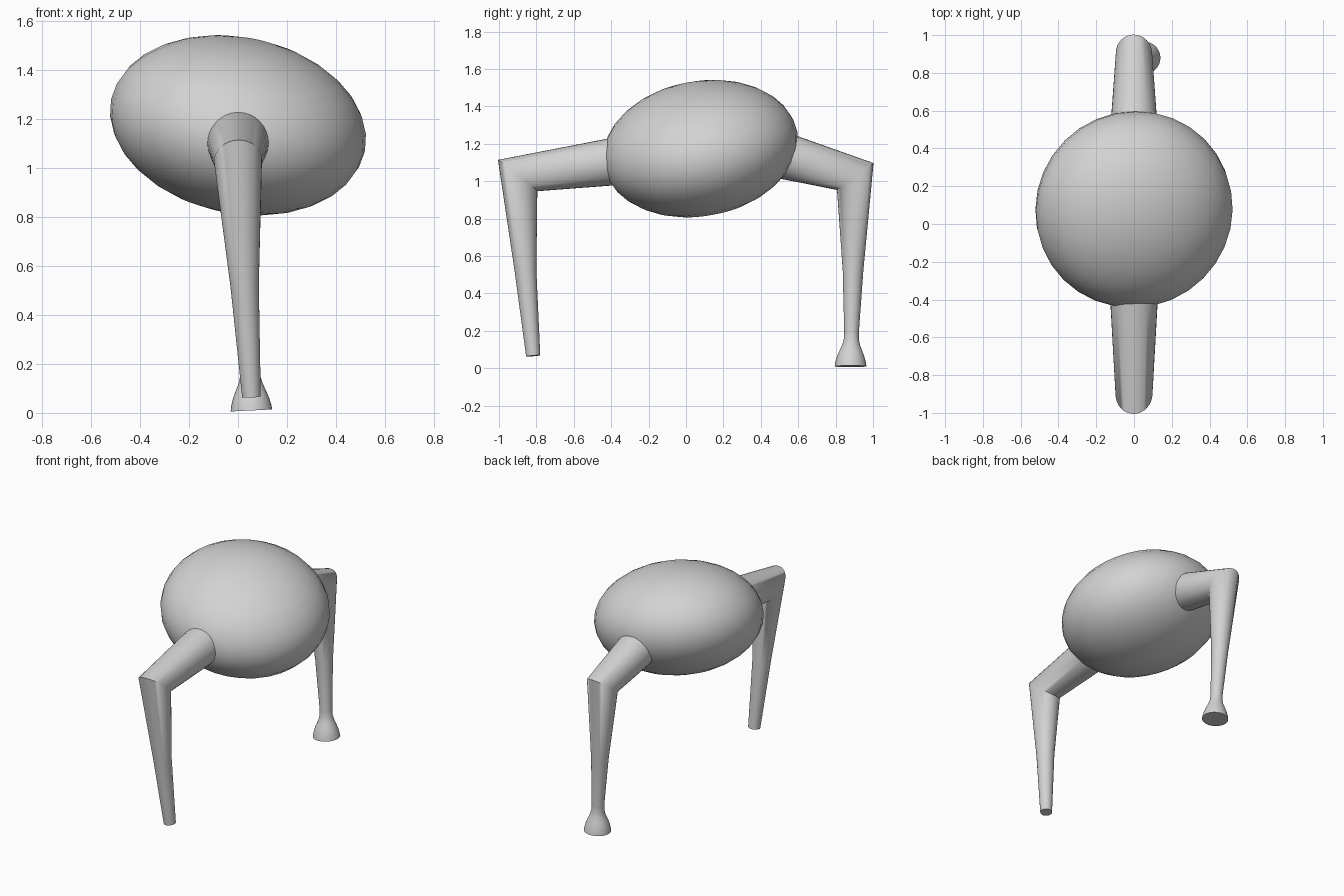
import bpy, bmesh, math
from mathutils import Vector, Matrix

if "Cube" in bpy.data.objects:
    bpy.data.objects.remove(bpy.data.objects["Cube"])

grey = bpy.data.materials.new("light_grey")
grey.diffuse_color = (0.65, 0.65, 0.65, 1)
grey.use_nodes = True
grey.node_tree.nodes["Principled BSDF"].inputs["Base Color"].default_value = grey.diffuse_color


def finish(bm, name, angle):
    bmesh.ops.recalc_face_normals(bm, faces=bm.faces)
    mesh = bpy.data.meshes.new(name)
    bm.to_mesh(mesh)
    bm.free()
    mesh.materials.append(grey)
    ob = bpy.data.objects.new(name, mesh)
    bpy.context.collection.objects.link(ob)
    bpy.ops.object.select_all(action='DESELECT')
    ob.select_set(True)
    bpy.context.view_layer.objects.active = ob
    bpy.ops.object.shade_smooth_by_angle(angle=math.radians(angle))
    return ob


def limb(name, stations, sides=32):
    """Tapered round tube with mitred bends; stations are (x, y, z, radius)."""
    pts = [Vector(s[:3]) for s in stations]
    bm = bmesh.new()
    rings = []
    for i, p in enumerate(pts):
        t_in = (p - pts[max(i - 1, 0)]).normalized()
        t_out = (pts[min(i + 1, len(pts) - 1)] - p).normalized()
        n = (t_in + t_out).normalized()
        u = n.cross(Vector((1, 0, 0))).normalized()
        v = u.cross(n)
        stretch = 1 / max(n.dot(t_in if i else t_out), 0.5)
        r = stations[i][3]
        ring = []
        for k in range(sides):
            a = 2 * math.pi * k / sides
            ring.append(bm.verts.new(p + u * (r * stretch * math.cos(a)) + v * (r * math.sin(a))))
        rings.append(ring)
    for a, b in zip(rings, rings[1:]):
        for k in range(sides):
            j = (k + 1) % sides
            bm.faces.new((a[k], a[j], b[j], b[k]))
    bm.faces.new(rings[0])
    bm.faces.new(rings[-1])
    return finish(bm, name, 60)


# Body: flattened sphere, tilted sideways and back
bm = bmesh.new()
bmesh.ops.create_uvsphere(bm, u_segments=32, v_segments=16, radius=1)
axis = Vector((0.207, -0.18, 1)).normalized()
tilt = Vector((0, 0, 1)).rotation_difference(axis).to_matrix().to_4x4()
bm.transform(Matrix.Translation((0, 0.077, 1.174)) @ tilt @ Matrix.Diagonal((0.529, 0.526, 0.353, 1)))
finish(bm, "body", 60)

# Front leg: thigh, knee and plain tapered shin
limb("front_leg", [
    (0, -0.20, 1.132, 0.138),
    (0, -0.42, 1.100, 0.125),
    (0, -0.90, 1.030, 0.098),
    (0.027, -0.858, 0.52, 0.058),
    (0.055, -0.817, 0.066, 0.038),
])

# Back leg: thigh, knee, shin and flared foot
limb("back_leg", [
    (0, 0.33, 1.195, 0.135),
    (0, 0.55, 1.128, 0.122),
    (0, 0.905, 1.025, 0.096),
    (0.027, 0.893, 0.52, 0.055),
    (0.047, 0.885, 0.19, 0.039),
    (0.049, 0.884, 0.15, 0.041),
    (0.051, 0.883, 0.12, 0.049),
    (0.052, 0.882, 0.09, 0.062),
    (0.053, 0.881, 0.06, 0.074),
    (0.054, 0.880, 0.03, 0.082),
    (0.055, 0.880, 0.01, 0.085),
])
